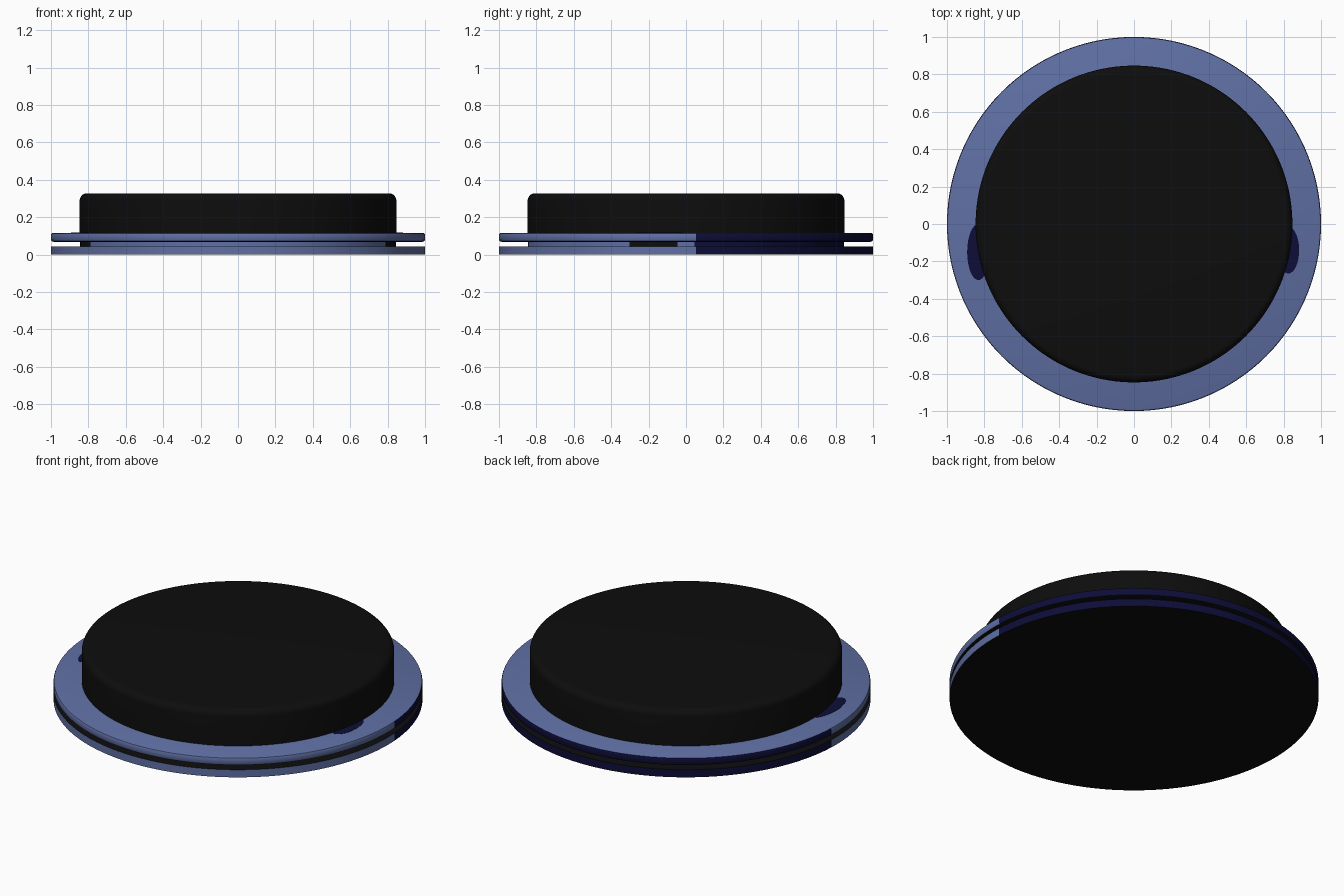
import bpy, bmesh, math

if "Cube" in bpy.data.objects:
    bpy.data.objects.remove(bpy.data.objects["Cube"])

SEG = 120


def material(name, rgb):
    m = bpy.data.materials.new(name)
    m.diffuse_color = (*rgb, 1)
    m.use_nodes = True
    m.node_tree.nodes["Principled BSDF"].inputs["Base Color"].default_value = m.diffuse_color
    return m


BLUE = material("slate blue", (0.115, 0.16, 0.37))
NAVY = material("dark navy", (0.004, 0.004, 0.04))
BLACK = material("black", (0.004, 0.004, 0.004))


def finish(name, bm, rule):
    bmesh.ops.recalc_face_normals(bm, faces=bm.faces)
    bm.normal_update()
    for f in bm.faces:
        f.material_index = rule(f.calc_center_median(), f.normal)
    me = bpy.data.meshes.new(name)
    bm.to_mesh(me)
    bm.free()
    for m in (BLUE, NAVY, BLACK):
        me.materials.append(m)
    ob = bpy.data.objects.new(name, me)
    bpy.context.collection.objects.link(ob)
    bpy.context.view_layer.objects.active = ob
    ob.select_set(True)
    bpy.ops.object.shade_smooth_by_angle(angle=math.radians(35))
    ob.select_set(False)
    return ob


def lathe(name, profile, rule):
    """Revolve (radius, z) points; the first and last rings are capped."""
    bm = bmesh.new()
    rings = []
    for r, z in profile:
        rings.append([bm.verts.new((r * math.cos(2 * math.pi * i / SEG),
                                    r * math.sin(2 * math.pi * i / SEG), z))
                      for i in range(SEG)])
    for a, b in zip(rings, rings[1:]):
        for i in range(SEG):
            j = (i + 1) % SEG
            bm.faces.new((a[i], a[j], b[j], b[i]))
    bm.faces.new(rings[0][::-1])
    bm.faces.new(rings[-1])
    return finish(name, bm, rule)


def side(c):
    return 1 if c.y > 0.055 else 0


# Lower flange: black faces, rim blue in front and navy behind
lathe("lower_flange", [(1, 0), (1, 0.045)],
      lambda c, n: 2 if abs(n.z) > 0.8 else side(c))


# Upper flange: blue top, softened rim
def upper_rule(c, n):
    if n.z > 0.8:
        return 0
    return 2 if n.z < -0.8 else side(c)


lathe("upper_flange",
      [(0.985, 0.069), (0.996, 0.072), (1, 0.079), (1, 0.106), (0.997, 0.113), (0.99, 0.116)],
      upper_rule)


# Neck between the flanges
def neck_rule(c, n):
    if c.y < -0.32:
        return 0
    return 2 if c.y < -0.04 else side(c)


lathe("neck", [(0.846, 0.04), (0.846, 0.075)], neck_rule)

# Black puck with a rounded top edge
R, TOP, FIL = 0.847, 0.328, 0.04
puck = [(R, 0.11)]
for k in range(9):
    t = math.pi / 2 * k / 8
    puck.append((R - FIL + FIL * math.cos(t), TOP - FIL + FIL * math.sin(t)))
lathe("puck", puck, lambda c, n: 2)

# Navy patches on the upper flange beside the puck
for name, cx, cy, rx, ry in (("left_patch", -0.832, -0.15, 0.06, 0.15),
                             ("right_patch", 0.825, -0.14, 0.058, 0.125)):
    bm = bmesh.new()
    bmesh.ops.create_cone(bm, cap_ends=True, segments=32, radius1=1, radius2=1, depth=1)
    for v in bm.verts:
        v.co = (cx + v.co.x * rx, cy + v.co.y * ry, 0.1155 + v.co.z * 0.004)
    finish(name, bm, lambda c, n: 1)
